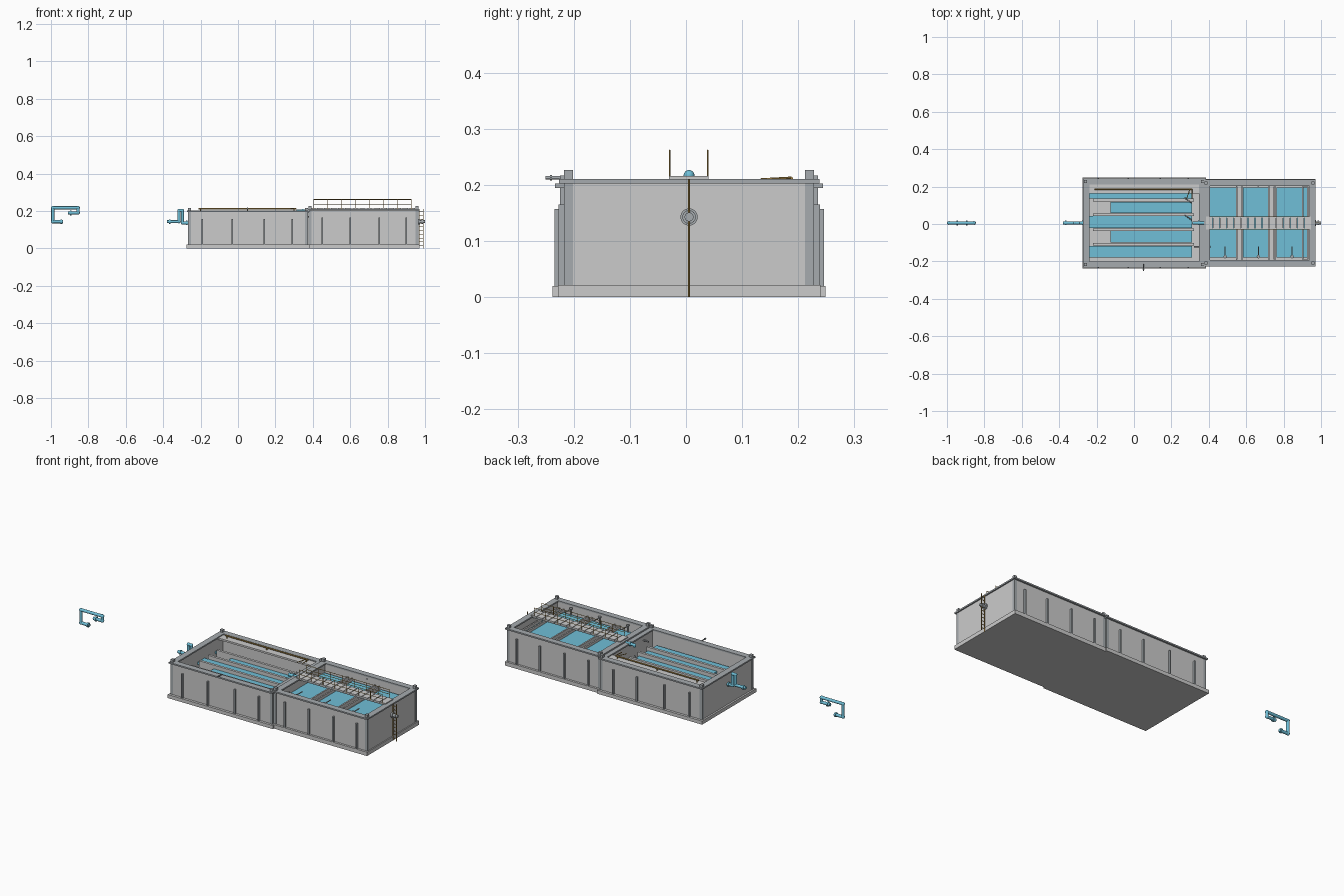
import bpy, bmesh
from mathutils import Vector, Matrix

if "Cube" in bpy.data.objects:
    bpy.data.objects.remove(bpy.data.objects["Cube"])

YC = 0.0055  # centre line of the plant


def material(name, rgb):
    m = bpy.data.materials.new(name)
    m.diffuse_color = (*rgb, 1)
    m.use_nodes = True
    m.node_tree.nodes["Principled BSDF"].inputs["Base Color"].default_value = m.diffuse_color
    return m


BLUE = material("water_blue", (0.16, 0.52, 0.68))
BROWN = material("rail_brown", (0.45, 0.28, 0.07))
DARK = material("dark_grey", (0.38, 0.41, 0.43))


def part(name, boxes=(), rods=(), balls=(), mat=None, sides=12):
    """One object made of boxes (x0,x1,y0,y1,z0,z1), rods (p,q,r) and balls (p,r)."""
    bm = bmesh.new()
    for x0, x1, y0, y1, z0, z1 in boxes:
        mtx = Matrix.Translation(((x0 + x1) / 2, (y0 + y1) / 2, (z0 + z1) / 2))
        bmesh.ops.create_cube(bm, size=1, matrix=mtx @ Matrix.Diagonal((x1 - x0, y1 - y0, z1 - z0, 1)))
    for p, q, r in rods:
        p, q = Vector(p), Vector(q)
        d = q - p
        mtx = Matrix.Translation((p + q) / 2) @ d.to_track_quat('Z', 'Y').to_matrix().to_4x4()
        bmesh.ops.create_cone(bm, cap_ends=True, segments=sides, radius1=r, radius2=r,
                              depth=d.length, matrix=mtx)
    for p, r in balls:
        bmesh.ops.create_uvsphere(bm, u_segments=sides, v_segments=8, radius=r, matrix=Matrix.Translation(p))
    me = bpy.data.meshes.new(name)
    bm.to_mesh(me)
    bm.free()
    ob = bpy.data.objects.new(name, me)
    bpy.context.collection.objects.link(ob)
    if mat:
        me.materials.append(mat)
    if rods or balls:
        bpy.context.view_layer.objects.active = ob
        bpy.ops.object.select_all(action='DESELECT')
        ob.select_set(True)
        bpy.ops.object.shade_smooth_by_angle()
    return ob


def ring(x0, x1, hy, t, z0, z1):
    """Four boxes forming a rectangular frame around the centre line."""
    a, b = YC - hy, YC + hy
    return [(x0, x1, a, a + t, z0, z1), (x0, x1, b - t, b, z0, z1),
            (x0, x0 + t, a + t, b - t, z0, z1), (x1 - t, x1, a + t, b - t, z0, z1)]


def tank(name, x0, x1, hy, top, post_x, post_top, rib_x, rib_top):
    part(name + "_walls", ring(x0, x1, hy, 0.022, 0.02, top - 0.008))
    part(name + "_rim", ring(x0 - 0.007, x1 + 0.007, hy + 0.01, 0.034, top - 0.008, top), mat=DARK)
    posts, ribs = [], []
    for s in (-1, 1):
        y = YC + s * (hy - 0.007)
        posts += [(x - 0.008, x + 0.008, y - 0.008, y + 0.008, 0.02, post_top) for x in post_x]
        y = YC + s * (hy + 0.003)
        ribs += [(x - 0.004, x + 0.004, y - 0.008, y + 0.008, 0.02, rib_top) for x in rib_x]
    part(name + "_corner_posts", posts, mat=DARK)
    part(name + "_wall_ribs", ribs, mat=DARK)


def pipe(name, pts, r, flanges=(), mat=BLUE):
    """Pipe through (x,z) points on the centre line, with ball elbows and flanges along x."""
    p = [(x, YC, z) for x, z in pts]
    rods = [(a, b, r) for a, b in zip(p, p[1:])]
    rods += [((x - 0.004, YC, z), (x + 0.004, YC, z), r * 1.5) for x, z in flanges]
    part(name, rods=rods, balls=[(q, r * 1.15) for q in p[1:-1]], mat=mat, sides=16)


# Foundations and the two basins
part("left_base_slab", [(-0.275, 0.385, YC - 0.243, YC + 0.243, 0, 0.02)])
part("right_base_slab", [(0.37, 0.97, YC - 0.234, YC + 0.234, 0, 0.022)])
tank("left_basin", -0.265, 0.374, 0.229, 0.203, (-0.259, 0.367), 0.217, (-0.19, -0.03, 0.14, 0.29), 0.157)
tank("right_basin", 0.38, 0.964, 0.222, 0.211, (0.384, 0.957), 0.227, (0.45, 0.6, 0.755, 0.9), 0.165)

# Left basin: serpentine baffles, water lanes, rear walkway
part("flow_baffles", [(-0.22, 0.32, y - 0.007, y + 0.007, 0.02, 0.15) for y in (0.128, 0.05, -0.03, -0.108)])
lanes = [(-0.24, 0.165, 0.137), (-0.125, 0.118, 0.058), (-0.24, 0.042, -0.022),
         (-0.125, -0.038, -0.1), (-0.24, -0.118, -0.18)]
part("left_water", [(x, 0.31, b, a, 0.118, 0.13) for x, a, b in lanes], mat=BLUE)
part("rear_walkway", [(-0.245, 0.352, 0.163, 0.215, 0.188, 0.198)])

# Brown scum bar with its end bracket and supports
rods = [((-0.21, 0.187, 0.211), (0.31, 0.187, 0.211), 0.004)]
rods += [((x, 0.187, 0.212), (x, 0.187, 0.195), 0.003) for x in (-0.2, 0.05, 0.3)]
rods += [((0.3, 0.187, 0.213), (0.28, 0.133, 0.21), 0.002), ((0.31, 0.187, 0.213), (0.31, 0.133, 0.21), 0.002)]
part("scum_bar", rods=rods, mat=BROWN, sides=8)
part("baffle_end_brackets", rods=[((0.27, y + 0.03, 0.15), (0.31, y, 0.15), 0.003)
                                  for y in (0.11, 0.02)], mat=DARK, sides=8)

# Right basin: water cells and collecting troughs
part("right_water", [(a, b, -0.18, 0.196, 0.148, 0.16) for a, b in
                     ((0.405, 0.545), (0.582, 0.72), (0.762, 0.93))], mat=BLUE)
walls, floors = [], []
for x in (0.563, 0.735, 0.915):
    walls += [(x + s - 0.004, x + s + 0.004, -0.19, 0.2, 0.13, 0.175) for s in (-0.014, 0.014)]
    floors.append((x - 0.012, x + 0.012, -0.19, 0.2, 0.13, 0.145))
part("collecting_troughs", walls + floors)
part("cell_dividers", [(a, b, -0.195, 0.205, 0.02, 0.155) for a, b in ((0.545, 0.58), (0.725, 0.76))])

# Bridge over the right basin
n = 15
w = (0.95 - 0.385) / n
part("bridge_planks", [(0.385 + i * w, 0.385 + (i + 0.9) * w, -0.03, 0.04, 0.211, 0.216) for i in range(n)])
part("bridge_beams", [(0.385, 0.95, y, y + 0.006, 0.203, 0.211) for y in (-0.028, 0.032)], mat=DARK)

# Handrails
rods = []
for y in (-0.029, 0.039):
    rods += [((0.405 + i * 0.0745, y, 0.21), (0.405 + i * 0.0745, y, 0.262), 0.0015) for i in range(8)]
    rods += [((0.405, y, z), (0.9265, y, z), 0.0015) for z in (0.237, 0.2615)]
part("bridge_handrails", rods=rods, mat=BROWN, sides=6)

# Ladder, standing edge-on to the right wall
rods = [((x, YC, 0), (x, YC, 0.21), 0.002) for x in (0.97, 0.991)]
rods += [((0.97, YC, 0.015 + i * 0.02), (0.991, YC, 0.015 + i * 0.02), 0.0015) for i in range(10)]
part("ladder", rods=rods, mat=BROWN, sides=6)

# Blue pipework
pipe("detached_pipe", [(-0.936, 0.143), (-0.99, 0.143), (-0.99, 0.217), (-0.855, 0.217),
                       (-0.855, 0.19), (-0.91, 0.19)], 0.0085, [(-0.945, 0.143), (-0.895, 0.19)])
pipe("inlet_pipe", [(-0.38, 0.143), (-0.315, 0.143), (-0.315, 0.202), (-0.297, 0.202),
                    (-0.297, 0.136), (-0.255, 0.136)], 0.008, [(-0.365, 0.143), (-0.273, 0.136)])
pipe("transfer_pipe", [(0.32, 0.19), (0.32, 0.2), (0.4, 0.2)], 0.008, [(0.345, 0.2)])
pipe("outlet_pipe", [(0.95, 0.143), (1.0, 0.143)], 0.008, [(0.985, 0.143)], mat=DARK)
ob = bpy.data.objects["outlet_pipe"]
part("outlet_flange", rods=[((0.964, YC, 0.143), (0.972, YC, 0.143), 0.0155)], mat=DARK, sides=16)

# Small valves, drains and side pipes
rods, balls = [], []
for x in (0.487, 0.665, 0.845):
    rods += [((x, -0.175, 0.13), (x, -0.175, 0.195), 0.004), ((x, -0.175, 0.195), (x, -0.12, 0.195), 0.003)]
    rods.append(((x, -0.175, 0.196), (x, -0.175, 0.2), 0.009))
    balls.append(((x, -0.175, 0.195), 0.004))
part("cell_valves", rods=rods, balls=balls, mat=DARK)
part("side_pipes", rods=[((0.05, -0.25, 0.213), (0.05, -0.215, 0.213), 0.003),
                         ((0.05, -0.242, 0.213), (0.05, -0.239, 0.213), 0.005),
                         ((0.32, -0.122, 0.17), (0.41, -0.122, 0.17), 0.004),
                         ((0.665, 0.2, 0.19), (0.665, 0.215, 0.19), 0.004)], mat=DARK)
